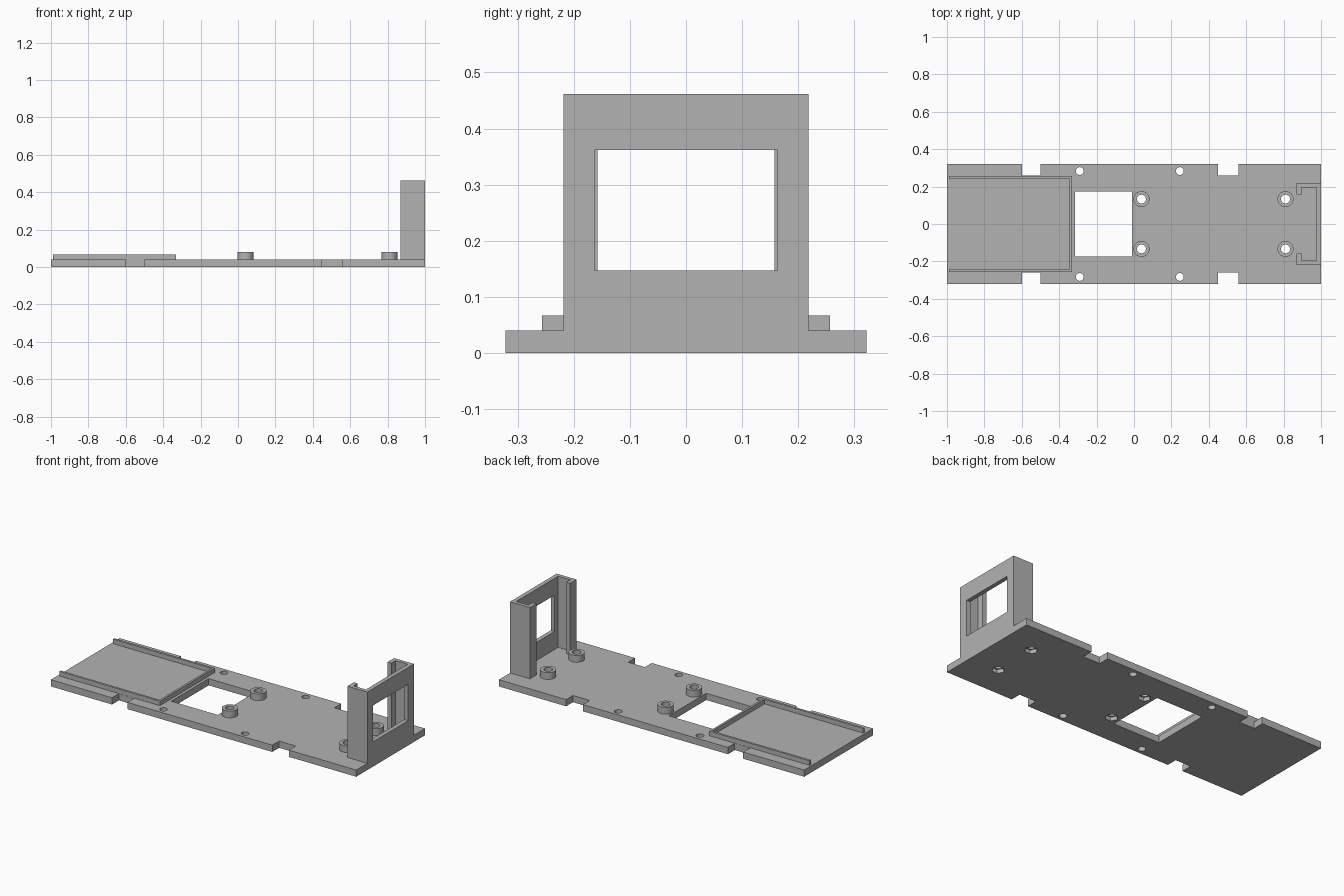
import bpy
import bmesh
from math import pi
from mathutils import Matrix, Vector

if "Cube" in bpy.data.objects:
    bpy.data.objects.remove(bpy.data.objects["Cube"], do_unlink=True)

grey = bpy.data.materials.new("plain grey")
grey.use_nodes = True
grey.diffuse_color = (0.45, 0.45, 0.45, 1)
grey.node_tree.nodes["Principled BSDF"].inputs["Base Color"].default_value = grey.diffuse_color


def finish(name, bm):
    bmesh.ops.recalc_face_normals(bm, faces=bm.faces)
    mesh = bpy.data.meshes.new(name)
    bm.to_mesh(mesh)
    bm.free()
    mesh.materials.append(grey)
    obj = bpy.data.objects.new(name, mesh)
    bpy.context.collection.objects.link(obj)
    return obj


def box(name, x, y, z):
    low, high = Vector((x[0], y[0], z[0])), Vector((x[1], y[1], z[1]))
    size = high - low
    bm = bmesh.new()
    bmesh.ops.create_cube(bm, size=1, matrix=Matrix.Translation((low + high) / 2) @ Matrix.Diagonal((*size, 1)))
    return finish(name, bm)


def rod(name, x, y, z, radius, sides=32):
    bm = bmesh.new()
    place = Matrix.Translation((x, y, sum(z) / 2)) @ Matrix.Rotation(pi / sides, 4, "Z")
    bmesh.ops.create_cone(bm, cap_ends=True, segments=sides, radius1=radius, radius2=radius,
                          depth=z[1] - z[0], matrix=place)
    return finish(name, bm)


def prism(name, outline, bottom, top):
    bm = bmesh.new()
    face = bm.faces.new([bm.verts.new((x, y, bottom)) for x, y in outline])
    moved = bmesh.ops.extrude_face_region(bm, geom=[face])["geom"]
    bmesh.ops.translate(bm, vec=(0, 0, top - bottom),
                        verts=[v for v in moved if isinstance(v, bmesh.types.BMVert)])
    # The extruded base face is kept, so the prism is closed
    return finish(name, bm)


def cut(obj, cutter):
    cutter.hide_render = True
    mod = obj.modifiers.new("cut", "BOOLEAN")
    mod.operation, mod.solver, mod.object = "DIFFERENCE", "EXACT", cutter
    bpy.context.view_layer.objects.active = obj
    bpy.ops.object.modifier_apply(modifier=mod.name)
    bpy.data.objects.remove(cutter, do_unlink=True)


def mirrored(half):
    return half + [(x, -y) for x, y in reversed(half)]


def shade(obj):
    bpy.ops.object.select_all(action="DESELECT")
    obj.select_set(True)
    bpy.context.view_layer.objects.active = obj
    bpy.ops.object.shade_smooth_by_angle(angle=pi / 6)


THICK = 0.04
THROUGH = (-0.1, 0.2)

# Base plate with edge notches
edge, notch = 0.322, 0.258
half = [(-1, edge)]
for a, b in ((-0.6, -0.5), (0.45, 0.56)):
    half += [(a, edge), (a, notch), (b, notch), (b, edge)]
half.append((1, edge))
plate = prism("base_plate", mirrored(half), 0, THICK)

# Cable opening and small screw holes
cut(plate, box("opening_cutter", (-0.315, -0.01), (-0.175, 0.175), THROUGH))
for x in (-0.29, 0.245):
    for y in (-0.283, 0.283):
        cut(plate, rod("hole_cutter", x, y, THROUGH, 0.021))

# Standoffs with through holes and hexagonal nut pockets underneath
for x, end in ((0.04, "middle"), (0.81, "end")):
    for y, side in ((-0.133, "right"), (0.133, "left")):
        cut(plate, rod("hole_cutter", x, y, THROUGH, 0.024))
        cut(plate, rod("nut_cutter", x, y, (-0.1, 0.022), 0.035, 6))
        collar = rod(f"standoff_{end}_{side}", x, y, (THICK, 0.08), 0.043)
        cut(collar, rod("hole_cutter", x, y, THROUGH, 0.024))
        shade(collar)
shade(plate)

# Low rim round three sides of the tray
rim = [(-0.99, 0.257), (-0.332, 0.257), (-0.332, -0.257), (-0.99, -0.257),
       (-0.99, -0.244), (-0.344, -0.244), (-0.344, 0.244), (-0.99, 0.244)]
prism("tray_rim", rim, THICK, 0.067)

# Upright C-shaped bracket with lips and a window
lip = [(0.975, 0.196), (0.895, 0.196), (0.895, 0.158), (0.87, 0.158), (0.87, 0.218), (1, 0.218)]
bracket = prism("upright_bracket", mirrored(lip), THICK, 0.462)
cut(bracket, box("window_cutter", (0.94, 1.1), (-0.163, 0.163), (0.147, 0.362)))
